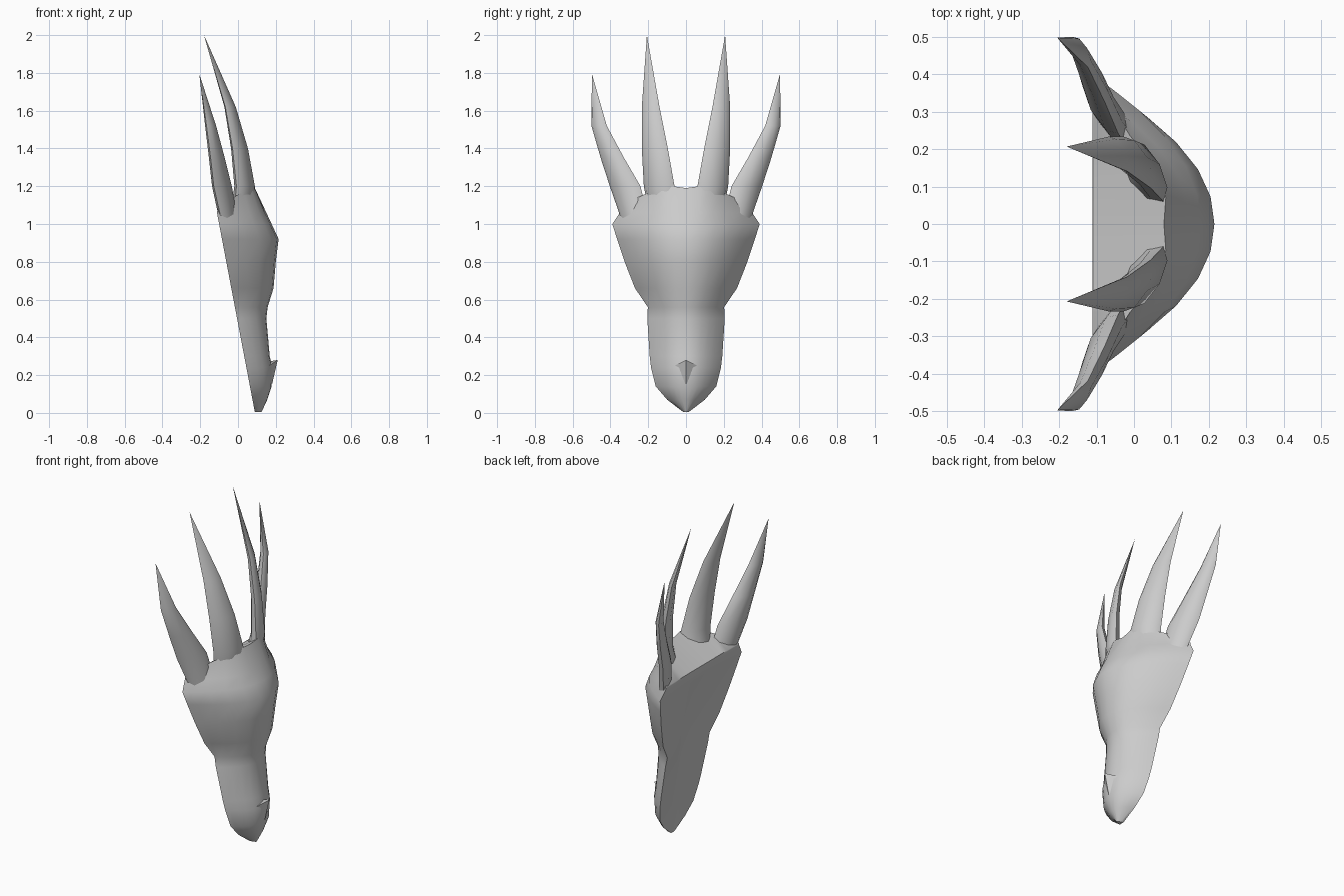
import bpy, bmesh, math
from mathutils import Vector

if "Cube" in bpy.data.objects:
    bpy.data.objects.remove(bpy.data.objects["Cube"])

grey = bpy.data.materials.new("light_grey")
grey.diffuse_color = (0.6, 0.6, 0.6, 1)
grey.use_nodes = True
grey.node_tree.nodes["Principled BSDF"].inputs["Base Color"].default_value = grey.diffuse_color


def finish(name, bm, angle=45):
    bmesh.ops.remove_doubles(bm, verts=bm.verts, dist=0.0005)
    bmesh.ops.recalc_face_normals(bm, faces=bm.faces)
    me = bpy.data.meshes.new(name)
    bm.to_mesh(me)
    bm.free()
    me.materials.append(grey)
    ob = bpy.data.objects.new(name, me)
    bpy.context.collection.objects.link(ob)
    bpy.ops.object.select_all(action='DESELECT')
    ob.select_set(True)
    bpy.context.view_layer.objects.active = ob
    bpy.ops.object.shade_smooth_by_angle(angle=math.radians(angle))
    return ob


def skin(bm, rings):
    for a, b in zip(rings, rings[1:]):
        n = len(a)
        for i in range(n):
            j = (i + 1) % n
            bm.faces.new((a[i], a[j], b[j], b[i]))


# Head shell: rows of (height, half width, front x)
S = (0, 0.2, 0.4, 0.6, 0.78, 0.92, 1)
ROWS = [(0.005, 0.015, 0.125), (0.07, 0.10, 0.155), (0.14, 0.16, 0.178),
        (0.24, 0.185, 0.182), (0.3, 0.192, 0.168), (0.5, 0.205, 0.15),
        (0.56, 0.202, 0.157), (0.66, 0.27, 0.188), (0.8, 0.325, 0.2),
        (0.92, 0.365, 0.215), (1.0, 0.39, 0.178), (1.06, 0.35, 0.15)]


def full_ring(front, back):
    """Front half points run centre to edge, back half points centre to edge."""
    m = lambda p: (p[0], -p[1], p[2])
    return (front + back[::-1][1:] + [m(p) for p in back[1:-1]]
            + [m(p) for p in front[::-1][:-1]])


def row(z, w, xf):
    xb = 0.09 - 0.19 * z
    groove = 0.035 * math.sin(math.pi * min(z / 1.06, 1))
    front = [(xb + (xf - xb) * (1 - s ** 2.1), w * s, z) for s in S]
    back = [(xb + groove * (1 - s), w * s, z) for s in S]
    return full_ring(front, back)


# Crown edge from which the horns rise
crown = [(0.08, 0, 1.19), (0.085, 0.07, 1.2), (0.07, 0.13, 1.19), (0.03, 0.19, 1.17),
         (-0.01, 0.235, 1.15), (-0.05, 0.30, 1.12), (-0.11, 0.352, 1.07)]
crown_back = [(-0.11, p[1], 1.07) for p in crown]

bm = bmesh.new()
rings = [[bm.verts.new(p) for p in row(*r)] for r in ROWS]
rings.append([bm.verts.new(p) for p in full_ring(crown, crown_back)])
skin(bm, rings)
bm.faces.new(rings[0])
# Sloping cap behind the crown
top = rings[-1]
n = len(top)
f = [top[(i) % n] for i in range(-6, 7)]
b = [top[(n // 2 - i) % n] for i in range(-6, 7)]
for i in range(12):
    quad = []
    for v in (f[i], f[i + 1], b[i + 1], b[i]):
        if v not in quad:
            quad.append(v)
    bm.faces.new(quad)
finish("head_shell", bm)


# Horns: sections of (x, y, z, half length, half thickness), mirrored in y
def horn(name, sections, tip, tilt, side):
    bm = bmesh.new()
    ca, sa = math.cos(tilt), math.sin(tilt)
    rings = []
    for x, y, z, l, t in sections:
        ring = []
        for k in range(8):
            a = k * math.tau / 8
            u, v = l * math.cos(a), t * math.sin(a)
            ring.append(bm.verts.new((x - u * sa + v * ca, side * (y + u * ca + v * sa), z)))
        rings.append(ring)
    skin(bm, rings)
    bm.faces.new(rings[0])
    end = bm.verts.new((tip[0], side * tip[1], tip[2]))
    last = rings[-1]
    for i in range(8):
        bm.faces.new((last[i], last[(i + 1) % 8], end))
    finish(name, bm, 60)


INNER = [(0.02, 0.125, 1.08, 0.085, 0.045), (0.035, 0.142, 1.2, 0.092, 0.038),
         (0.008, 0.165, 1.4, 0.078, 0.03), (-0.042, 0.187, 1.62, 0.053, 0.02)]
OUTER = [(-0.05, 0.27, 1.02, 0.08, 0.035), (-0.085, 0.322, 1.2, 0.092, 0.035),
         (-0.112, 0.39, 1.35, 0.07, 0.03), (-0.145, 0.46, 1.52, 0.046, 0.022)]
for side, tag in ((1, "left"), (-1, "right")):
    horn("inner_horn_" + tag, INNER, (-0.18, 0.207, 2.0), math.radians(28), side)
    horn("outer_horn_" + tag, OUTER, (-0.205, 0.498, 1.795), math.radians(28), side)

# Small upturned spur on the snout
bm = bmesh.new()
tip, low, back, l, r = [bm.verts.new(p) for p in (
    (0.21, 0, 0.28), (0.18, 0, 0.15), (0.15, 0, 0.27), (0.165, 0.06, 0.25), (0.165, -0.06, 0.25))]
for tri in ((tip, low, l), (tip, r, low), (tip, l, back), (tip, back, r), (low, back, l), (low, r, back)):
    bm.faces.new(tri)
finish("snout_spur", bm)
